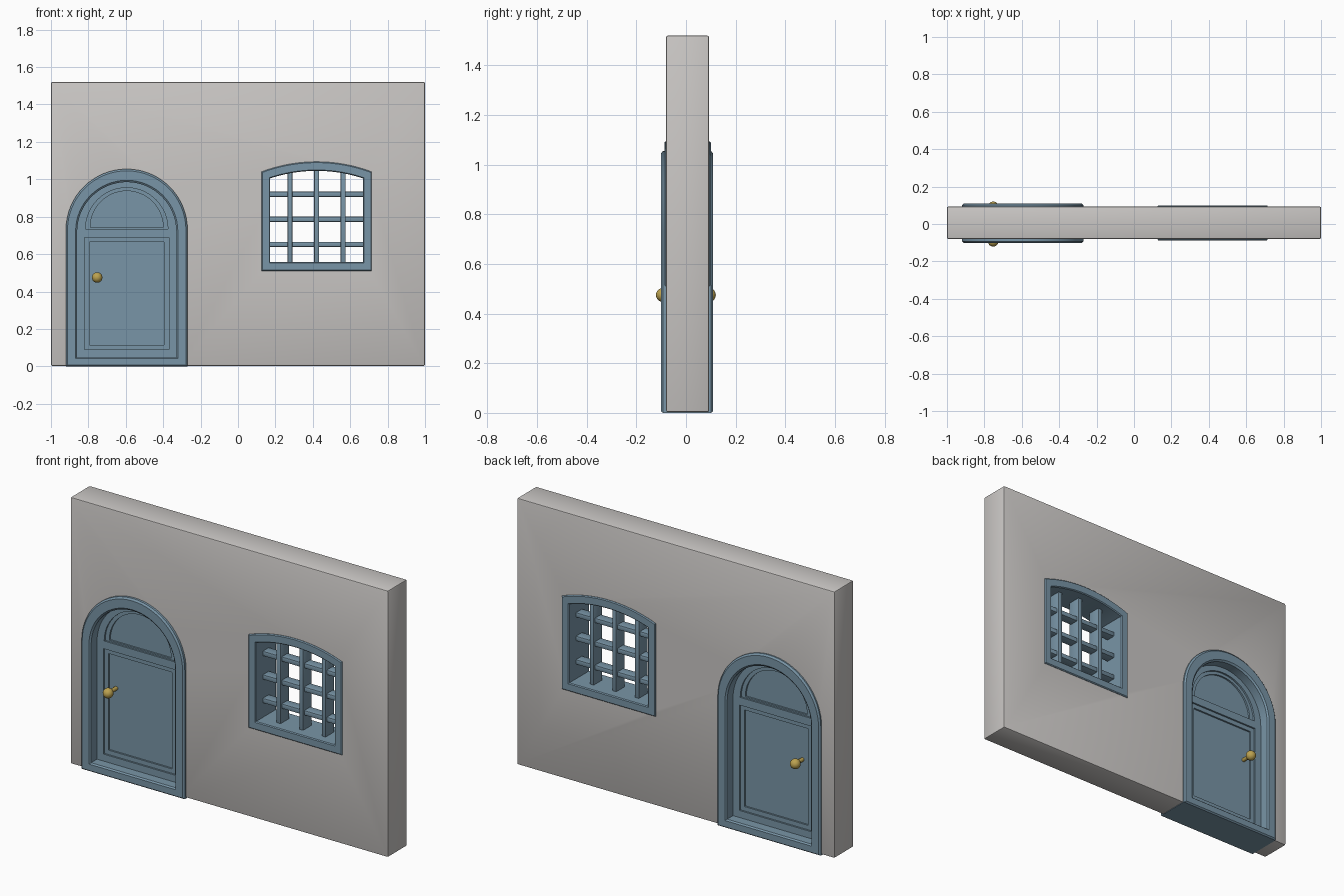
import bpy, bmesh, math
from mathutils import Matrix, Vector

if "Cube" in bpy.data.objects:
    bpy.data.objects.remove(bpy.data.objects["Cube"])


def material(name, rgb):
    m = bpy.data.materials.new(name)
    m.diffuse_color = (*rgb, 1)
    m.use_nodes = True
    m.node_tree.nodes["Principled BSDF"].inputs["Base Color"].default_value = m.diffuse_color
    return m


PLASTER = material("plaster_grey", (0.59, 0.57, 0.555))
BLUE = material("slate_blue", (0.19, 0.30, 0.385))
BRASS = material("brass", (0.50, 0.36, 0.08))


def finish(bm, name, mat, angle=35):
    bmesh.ops.recalc_face_normals(bm, faces=bm.faces[:])
    me = bpy.data.meshes.new(name)
    bm.to_mesh(me)
    bm.free()
    if mat:
        me.materials.append(mat)
    ob = bpy.data.objects.new(name, me)
    bpy.context.collection.objects.link(ob)
    smooth(ob, angle)
    return ob


def smooth(ob, angle=35):
    for p in ob.data.polygons:
        p.use_smooth = True
    ob.data.set_sharp_from_angle(angle=math.radians(angle))


def arch(cx, hw, z0, zs, rise, n=32):
    """Outline (x, z): flat bottom, straight sides to zs, arc of given rise."""
    r = (hw * hw + rise * rise) / (2 * rise)
    a = math.asin(min(1, hw / r))
    arc = [(cx + r * math.sin(a - 2 * a * i / n),
            zs + rise - r + r * math.cos(a - 2 * a * i / n)) for i in range(n + 1)]
    return ([(cx - hw, z0), (cx + hw, z0)] if z0 < zs else []) + arc


def rect(x0, x1, z0, z1):
    return [(x0, z0), (x1, z0), (x1, z1), (x0, z1)]


def prism(name, loop, y0, y1, mat=None):
    bm = bmesh.new()
    a = [bm.verts.new((x, y0, z)) for x, z in loop]
    b = [bm.verts.new((x, y1, z)) for x, z in loop]
    bm.faces.new(a)
    bm.faces.new(b[::-1])
    for i in range(len(a)):
        j = (i + 1) % len(a)
        bm.faces.new((a[i], a[j], b[j], b[i]))
    return finish(bm, name, mat)


def ring(name, outer, inner, y0, y1, b, t, mat):
    """Frame with softened edges swept between two matching outlines."""
    sec = [(0, y0 + b), (t, y0), (1 - t, y0), (1, y0 + b),
           (1, y1 - b), (1 - t, y1), (t, y1), (0, y1 - b)]
    bm = bmesh.new()
    rows = []
    for o, i in zip(outer, inner):
        o, i = Vector(o), Vector(i)
        pts = [(o.lerp(i, s), y) for s, y in sec]
        rows.append([bm.verts.new((p.x, y, p.y)) for p, y in pts])
    for k in range(len(rows)):
        p, q = rows[k], rows[(k + 1) % len(rows)]
        for m in range(8):
            n = (m + 1) % 8
            bm.faces.new((p[m], p[n], q[n], q[m]))
    return finish(bm, name, mat, 30)


def box(name, x, y, z, mat, bevel):
    bm = bmesh.new()
    bmesh.ops.create_cube(bm, size=1)
    for v in bm.verts:
        v.co = [lo + (c + 0.5) * (hi - lo) for c, (lo, hi) in zip(v.co, (x, y, z))]
    bmesh.ops.bevel(bm, geom=bm.edges[:], offset=bevel, segments=2,
                    profile=0.5, affect='EDGES')
    return finish(bm, name, mat)


def cut(ob, cutters):
    for c in cutters:
        c.hide_render = True
        m = ob.modifiers.new("cut", 'BOOLEAN')
        m.operation, m.solver, m.object = 'DIFFERENCE', 'EXACT', c
    dg = bpy.context.evaluated_depsgraph_get()
    me = bpy.data.meshes.new_from_object(ob.evaluated_get(dg))
    ob.modifiers.clear()
    ob.data = me
    smooth(ob)
    for c in cutters:
        bpy.data.objects.remove(c)


DX, WX = -0.595, 0.42      # door and window centres

# wall with the two openings
wall = box("wall", (-1, 1), (-0.08, 0.093), (0.003, 1.52), PLASTER, 0.007)
cut(wall, [prism("door_cutter", arch(DX, 0.295, -0.1, 0.725, 0.295), -0.3, 0.3),
           prism("window_cutter", arch(WX, 0.272, 0.532, 1.022, 0.046), -0.3, 0.3)])

# door surround with threshold
ring("door_frame", arch(DX, 0.325, 0.0, 0.73, 0.325), arch(DX, 0.265, 0.05, 0.72, 0.265),
     -0.101, 0.109, 0.008, 0.14, BLUE)

# door leaf with stepped lower panel and half-round upper panel on both sides
leaf = prism("door_leaf", arch(DX, 0.28, 0.03, 0.72, 0.28), -0.04, 0.048, BLUE)
cutters = []
for face, s in ((-0.04, 1), (0.048, -1)):
    for inset, depth in ((0, 0.010), (0.025, 0.020)):
        y0, y1 = sorted((face - s * 0.1, face + s * depth))
        hw = 0.225 - inset
        cutters.append(prism("panel_cutter", rect(DX - hw, DX + hw, 0.09 + inset, 0.69 - inset), y0, y1))
        r = 0.22 - inset
        cutters.append(prism("lunette_cutter", arch(DX, r, 0.735 + inset * 0.3, 0.735 + inset * 0.3, r), y0, y1))
cut(leaf, cutters)

# knobs with stems
for side, yc, yd in (("front", -0.093, -0.02), ("back", 0.092, 0.028)):
    bm = bmesh.new()
    bmesh.ops.create_uvsphere(bm, u_segments=24, v_segments=14, radius=0.028,
                              matrix=Matrix.Translation((-0.753, yc, 0.475)))
    bmesh.ops.create_cone(bm, cap_ends=True, segments=16, radius1=0.011, radius2=0.011,
                          depth=abs(yd - yc),
                          matrix=Matrix.Translation((-0.753, (yc + yd) / 2, 0.475))
                          @ Matrix.Rotation(math.pi / 2, 4, 'X'))
    finish(bm, side + "_knob", BRASS)

# window surround
ring("window_frame", arch(WX, 0.295, 0.51, 1.04, 0.054), arch(WX, 0.248, 0.557, 1.005, 0.04),
     -0.087, 0.1, 0.005, 0.1, BLUE)

# window grille
for i in (-1, 0, 1):
    x = WX + i * 0.142
    box("upright_bar", (x - 0.013, x + 0.013), (-0.033, 0.046), (0.53, 1.05 if i == 0 else 1.04),
        BLUE, 0.004)
    z = 0.786 + i * 0.134
    box("cross_bar", (WX - 0.26, WX + 0.26), (-0.022, 0.035), (z - 0.014, z + 0.014), BLUE, 0.005)
